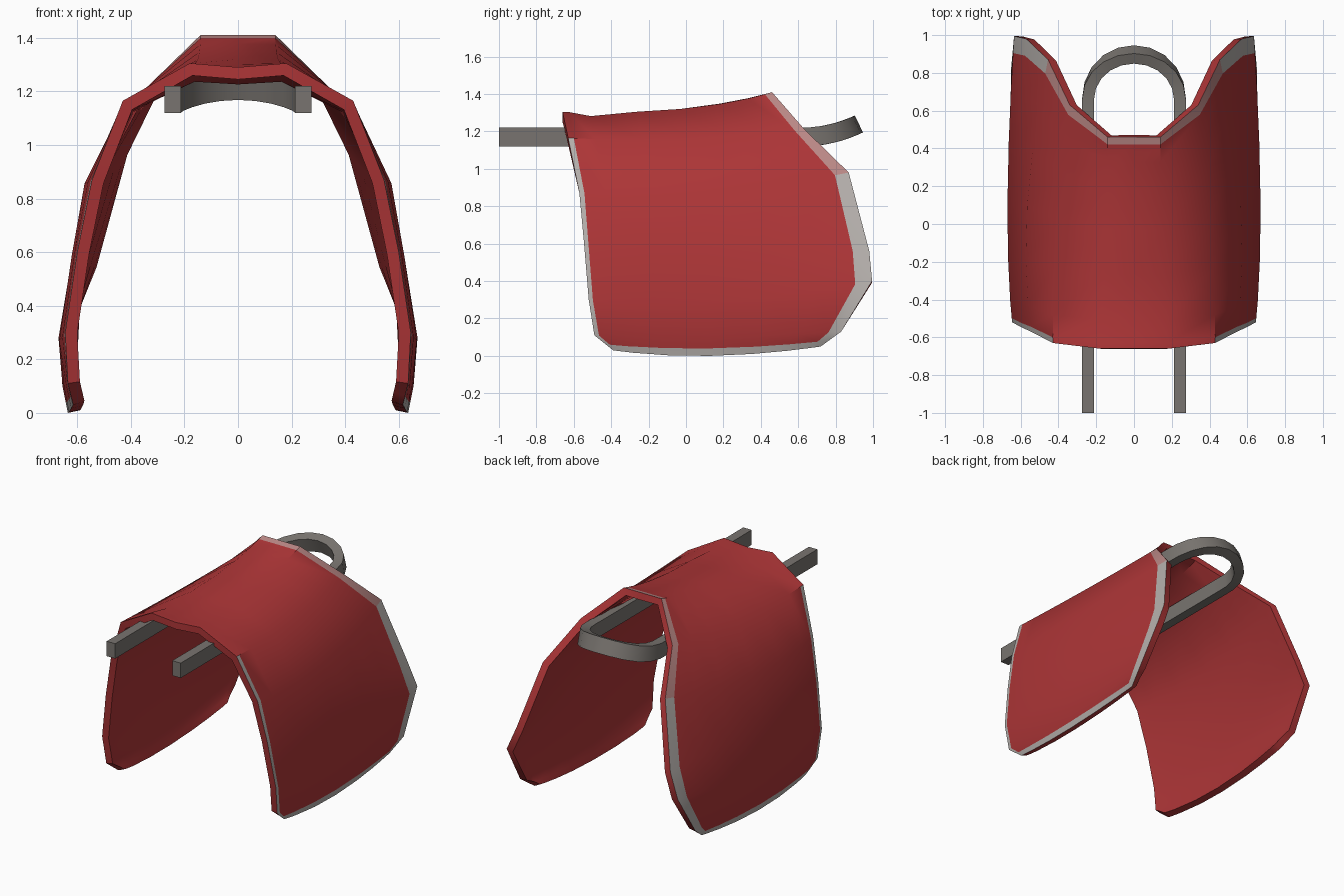
import bpy, math

if "Cube" in bpy.data.objects:
    bpy.data.objects.remove(bpy.data.objects["Cube"])


def material(name, rgb):
    m = bpy.data.materials.new(name)
    m.diffuse_color = (*rgb, 1)
    m.use_nodes = True
    m.node_tree.nodes["Principled BSDF"].inputs["Base Color"].default_value = m.diffuse_color
    return m


red = material("red leather", (0.42, 0.036, 0.038))
worn = material("worn grey edge", (0.46, 0.43, 0.41))
faded = material("faded pink edge", (0.50, 0.25, 0.24))
grey = material("grey metal", (0.19, 0.175, 0.16))


def make(name, verts, faces, mats):
    me = bpy.data.meshes.new(name)
    me.from_pydata(verts, [], faces)
    for m in mats:
        me.materials.append(m)
    me.update()
    ob = bpy.data.objects.new(name, me)
    bpy.context.collection.objects.link(ob)
    return ob


def smooth(ob, deg):
    bpy.ops.object.select_all(action='DESELECT')
    ob.select_set(True)
    bpy.context.view_layer.objects.active = ob
    bpy.ops.object.shade_smooth_by_angle(angle=math.radians(deg))


# Saddle shell: ribs running front / middle / back, from the ridge down one side
ribs = [
    ((0, -.66, 1.29), (0, -.03, 1.32), (0, .46, 1.41)),
    ((.18, -.66, 1.305), (.15, -.03, 1.32), (.14, .46, 1.41)),
    ((.43, -.63, 1.165), (.41, .03, 1.16), (.34, .63, 1.215)),
    ((.545, -.57, .87), (.565, .10, .87), (.455, .87, .98)),
    ((.60, -.545, .6), (.62, .10, .58), (.57, .98, .56)),
    ((.645, -.52, .3), (.67, .11, .28), (.635, .995, .40)),
    ((.635, -.49, .11), (.655, .12, .10), (.65, .83, .13)),
    ((.615, -.39, .03), (.635, .13, 0), (.62, .72, .05)),
]
# extra rib just above the hem, so the worn hem has its own faces
ribs.insert(7, tuple(tuple(a + .6 * (b - a) for a, b in zip(p, q))
                     for p, q in zip(ribs[6], ribs[7])))
steps = [0, .022, .11, .3, .5, .7, .85, .955, 1]


def along(rib, t):
    w = ((1 - t) * (1 - 2 * t), 4 * t * (1 - t), t * (2 * t - 1))
    return [sum(w[k] * rib[k][a] for k in range(3)) for a in range(3)]


n = len(ribs)
cols = len(steps)
order = [(-1, i) for i in range(n - 1, 0, -1)] + [(1, i) for i in range(n)]
verts = []
for side, i in order:
    for t in steps:
        x, y, z = along(ribs[i], t)
        if i < 2 and t == .11:
            z -= .02
        verts.append((side * x, y, z))
faces, slots = [], []
for r in range(len(order) - 1):
    low = max(order[r][1], order[r + 1][1])
    for c in range(cols - 1):
        a = r * cols + c
        faces.append((a, a + cols, a + cols + 1, a + 1))
        slot = 0
        if low == n - 1:
            slot = 1                        # hem
        elif c == 0 and low > 2:
            slot = 1                        # front edge
        elif c == cols - 2:
            slot = 2 if low < 4 else 1      # back edge
        slots.append(slot)
shell = make("saddle_shell", verts, faces, [red, worn, faded])
for p, s in zip(shell.data.polygons, slots):
    p.material_index = s
mod = shell.modifiers.new("thickness", 'SOLIDIFY')
mod.thickness = .045
mod.offset = -1
mod.use_even_offset = True
mod.material_offset = -2
mod.material_offset_rim = -2
bpy.context.view_layer.objects.active = shell
bpy.ops.object.modifier_apply(modifier=mod.name)
smooth(shell, 40)

# U-shaped bar: two straight rails joined by an arc that curls upward
path = [((1, 0), -1.0), ((1, 0), .55)]
path += [((math.cos(k * math.pi / 10), math.sin(k * math.pi / 10)), .66) for k in range(11)]
path += [((-1, 0), .55), ((-1, 0), -1.0)]
R, bend_y, mid_z = .70, .62, 1.17


def curl(x, y, dz):
    if y <= bend_y:
        return (x, y, mid_z + dz)
    a = (y - bend_y) / R
    return (x, bend_y + (R - dz) * math.sin(a), mid_z + R - (R - dz) * math.cos(a))


bv = []
for (cx, cy), y0 in path:
    for rad, dz in ((.212, -.05), (.275, -.05), (.275, .05), (.212, .05)):
        bv.append(curl(cx * rad, y0 + cy * rad, dz))
bf = []
for s in range(len(path) - 1):
    for k in range(4):
        a, b = s * 4 + k, s * 4 + (k + 1) % 4
        bf.append((a, a + 4, b + 4, b))
e = len(bv) - 4
bf += [(0, 1, 2, 3), (e + 3, e + 2, e + 1, e)]
bar = make("curved_rail", bv, bf, [grey])
smooth(bar, 35)
